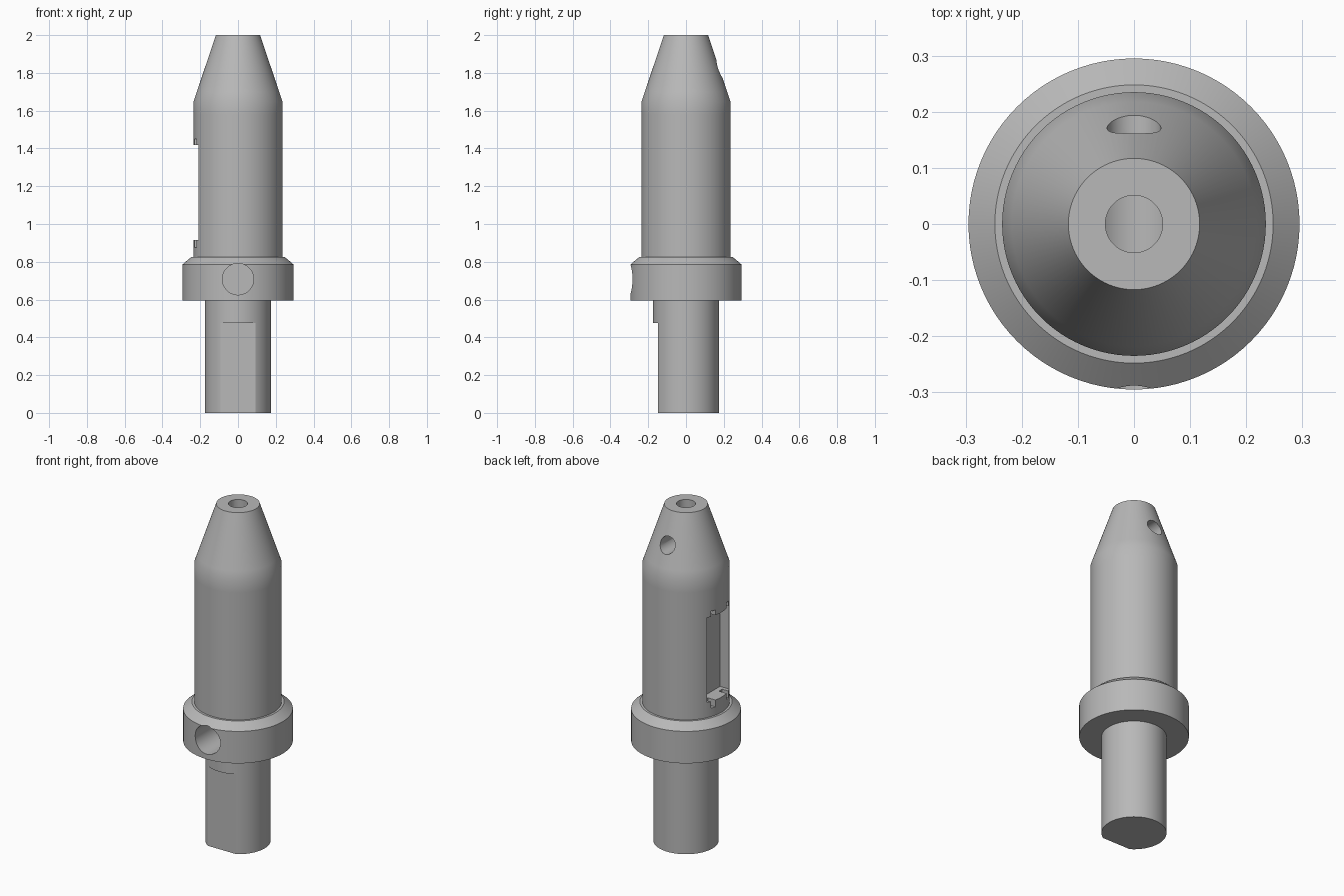
import bpy, math
from math import pi, cos, sin

cube = bpy.data.objects.get("Cube")
if cube:
    bpy.data.objects.remove(cube, do_unlink=True)

# Single machined-steel colour
steel = bpy.data.materials.new("steel_grey")
steel.use_nodes = True
GREY = (0.48, 0.48, 0.48, 1)
steel.diffuse_color = GREY
steel.node_tree.nodes["Principled BSDF"].inputs["Base Color"].default_value = GREY


def lathe(name, profile, sides=96):
    """Closed solid of revolution; profile is (radius, z) from bottom to top."""
    verts = [(r * cos(2 * pi * i / sides), r * sin(2 * pi * i / sides), z)
             for r, z in profile for i in range(sides)]
    faces = [tuple(reversed(range(sides))),
             tuple(range(len(verts) - sides, len(verts)))]
    for k in range(len(profile) - 1):
        a, b = k * sides, (k + 1) * sides
        for i in range(sides):
            j = (i + 1) % sides
            faces.append((a + i, a + j, b + j, b + i))
    mesh = bpy.data.meshes.new(name)
    mesh.from_pydata(verts, [], faces)
    mesh.materials.append(steel)
    obj = bpy.data.objects.new(name, mesh)
    bpy.context.collection.objects.link(obj)
    return obj


def box(name, lo, hi):
    mid = [(a + b) / 2 for a, b in zip(lo, hi)]
    bpy.ops.mesh.primitive_cube_add(size=1, location=mid)
    obj = bpy.context.object
    obj.name = name
    obj.scale = [b - a for a, b in zip(lo, hi)]
    return obj


def drill(name, radius, start, end, axis):
    """Cylinder along the y or z axis, between two positions on it."""
    centre = [0, 0, 0]
    centre[axis[0]] = (start + end) / 2
    centre[2] = axis[1] if axis[0] == 1 else centre[2]
    bpy.ops.mesh.primitive_cylinder_add(
        vertices=48, radius=radius, depth=end - start, location=centre,
        rotation=(pi / 2 if axis[0] == 1 else 0, 0, 0))
    bpy.context.object.name = name
    return bpy.context.object


def cut(target, cutter):
    cutter.hide_render = True
    bpy.context.view_layer.update()
    mod = target.modifiers.new("cut", 'BOOLEAN')
    mod.operation = 'DIFFERENCE'
    mod.solver = 'EXACT'
    mod.object = cutter
    bpy.ops.object.select_all(action='DESELECT')
    bpy.context.view_layer.objects.active = target
    target.select_set(True)
    bpy.ops.object.modifier_apply(modifier=mod.name)
    bpy.data.objects.remove(cutter, do_unlink=True)


# Shank, collar, barrel and tapered nose turned in one piece
pin = lathe("locating_pin", [
    (0.175, 0), (0.175, 0.595),
    (0.295, 0.595), (0.295, 0.785), (0.248, 0.825),
    (0.235, 0.825), (0.235, 1.58), (0.235, 1.65), (0.218, 1.70), (0.117, 2.0)])

# Flat on the front of the shank
cut(pin, box("shank_flat", (-0.3, -0.3, -0.1), (0.3, -0.148, 0.475)))

# Side pocket with a pair of notches at each end
cut(pin, box("side_pocket", (-0.4, -0.105, 0.915), (-0.15, 0.105, 1.418)))
for side in (-1, 1):
    y0, y1 = sorted((side * 0.052, side * 0.082))
    cut(pin, box("pocket_notch", (-0.4, y0, 0.875), (-0.18, y1, 1.45)))

# Centre bore, collar cross hole and nose vent
cut(pin, drill("centre_bore", 0.051, 0.71, 2.1, (2, 0)))
cut(pin, drill("collar_hole", 0.083, -0.4, 0.06, (1, 0.708)))
cut(pin, drill("nose_vent", 0.048, 0.0, 0.4, (1, 1.82)))

# Smooth turned surfaces, crisp machined edges
bpy.ops.object.select_all(action='DESELECT')
bpy.context.view_layer.objects.active = pin
pin.select_set(True)
bpy.ops.object.shade_smooth_by_angle(angle=math.radians(30))
pin.data.materials.clear()
pin.data.materials.append(steel)
for face in pin.data.polygons:
    face.material_index = 0
